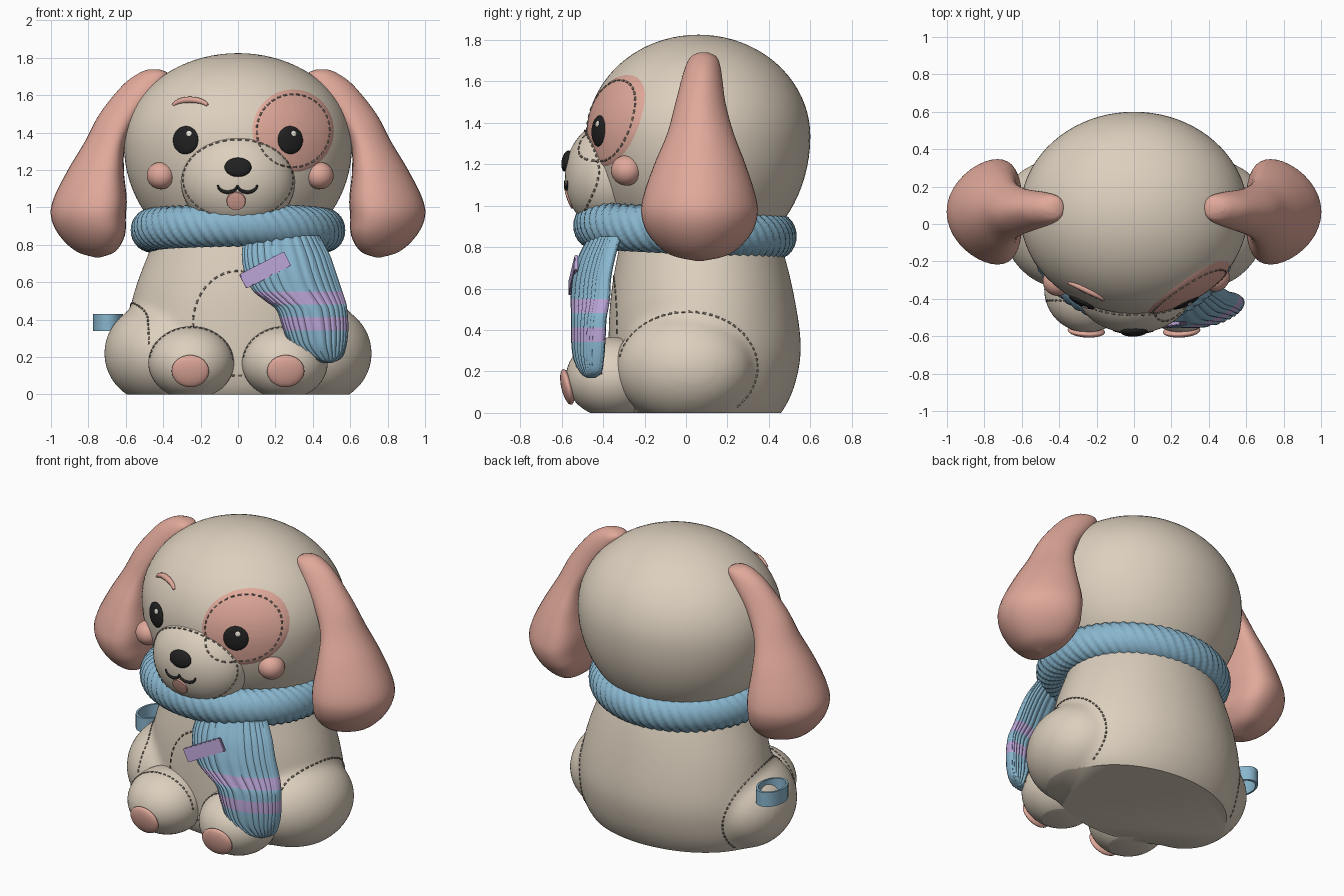
import bpy
import bmesh
from math import sin, cos, pi, radians, copysign, sqrt
from mathutils import Vector, Matrix
from mathutils.bvhtree import BVHTree

cube = bpy.data.objects.get("Cube")
if cube:
    bpy.data.objects.remove(cube, do_unlink=True)


def material(name, r, g, b):
    m = bpy.data.materials.new(name)
    m.use_nodes = True
    m.diffuse_color = (r, g, b, 1)
    node = next(n for n in m.node_tree.nodes if n.type == 'BSDF_PRINCIPLED')
    node.inputs["Base Color"].default_value = (r, g, b, 1)
    node.inputs["Roughness"].default_value = 0.8
    return m


CREAM = material("cream plush", .72, .63, .515)
PINK = material("soft pink", .75, .395, .325)
BLUE = material("knit blue", .25, .47, .62)
LILAC = material("lilac", .49, .37, .67)
BLACK = material("black", .015, .015, .015)
THREAD = material("taupe thread", .20, .17, .14)
WHITE = material("eye glint", .8, .76, .68)


def finish(name, bm, *mats):
    bmesh.ops.recalc_face_normals(bm, faces=bm.faces)
    mesh = bpy.data.meshes.new(name)
    bm.to_mesh(mesh)
    bm.free()
    ob = bpy.data.objects.new(name, mesh)
    bpy.context.collection.objects.link(ob)
    for m in mats:
        mesh.materials.append(m)
    bpy.ops.object.select_all(action='DESELECT')
    ob.select_set(True)
    bpy.context.view_layer.objects.active = ob
    bpy.ops.object.shade_smooth_by_angle(angle=radians(50))
    return ob


def flat_base(bm):
    cut = bmesh.ops.bisect_plane(bm, geom=bm.verts[:] + bm.edges[:] + bm.faces[:],
                                 plane_co=(0, 0, 0), plane_no=(0, 0, 1), clear_inner=True)
    rim = [g for g in cut["geom_cut"] if isinstance(g, bmesh.types.BMEdge)]
    bmesh.ops.edgeloop_fill(bm, edges=rim)


def add_ball(bm, at, size, turn=Matrix.Identity(4), segs=48):
    place = Matrix.Translation(at) @ turn @ Matrix.Diagonal((*size, 1))
    bmesh.ops.create_uvsphere(bm, u_segments=segs, v_segments=segs // 2, radius=1, matrix=place)


def blob(name, mat, at, size, normal=None, segs=48):
    """Ellipsoid with its y axis along the normal, cut flat at the ground."""
    bm = bmesh.new()
    turn = normal.to_track_quat('Y', 'Z').to_matrix().to_4x4() if normal else Matrix.Identity(4)
    add_ball(bm, at, size, turn, segs)
    if min(v.co.z for v in bm.verts) < 0:
        flat_base(bm)
    return finish(name, bm, mat)


def spline(keys, t):
    """Smooth interpolation through the key sections."""
    f = t * (len(keys) - 1)
    i = min(int(f), len(keys) - 2)
    f -= i
    a, b, c, d = (keys[min(max(j, 0), len(keys) - 1)] for j in range(i - 1, i + 3))
    return [q + .5 * f * (r - p + f * (2 * p - 5 * q + 4 * r - s + f * (3 * (q - r) + s - p)))
            for p, q, r, s in zip(a, b, c, d)]


def skin(rings, closed):
    bm = bmesh.new()
    loops = [[bm.verts.new(p) for p in ring] for ring in rings]
    n = len(loops[0])
    pairs = list(zip(loops, loops[1:]))
    if closed:
        pairs.append((loops[-1], loops[0]))
    else:
        bm.faces.new(loops[0])
        bm.faces.new(loops[-1])
    for a, b in pairs:
        for j in range(n):
            bm.faces.new((a[j], a[(j + 1) % n], b[(j + 1) % n], b[j]))
    return bm


def loft(keys, rows, segs, side=1, power=2, curl=0, bend=0, rib=0):
    """Stack of horizontal sections: z, x centre, y centre, x radius, y radius."""
    rings = []
    for i in range(rows + 1):
        z, xc, yc, rx, ry = spline(keys, i / rows)
        rx, ry = max(rx, .004), max(ry, .004)
        ring = []
        for j in range(segs):
            a = 2 * pi * j / segs
            c, s = (copysign(abs(v) ** (2 / power), v) for v in (cos(a), sin(a)))
            dx = rx * c
            dy = (ry + rib * abs(sin(16 * a))) * s + bend * (dx + sqrt(dx * dx + .01)) / 2
            ring.append((side * (xc + dx - curl * ry * s * s), yc + dy, z))
        rings.append(ring)
    return skin(rings, False)


TREES = {}


def cast(targets, origin, direction):
    """Nearest surface point and normal along a ray."""
    best = None
    for ob in targets:
        if ob.name not in TREES:
            TREES[ob.name] = BVHTree.FromPolygons([v.co for v in ob.data.vertices],
                                                  [p.vertices for p in ob.data.polygons])
        hit = TREES[ob.name].ray_cast(Vector(origin), Vector(direction))
        if hit[0] and (best is None or hit[3] < best[2]):
            best = (hit[0], hit[1], hit[3])
    return best


def front(targets, x, z):
    return cast(targets, (x, -3, z), (0, 1, 0))


def strokes(name, mat, lines, depth):
    curve = bpy.data.curves.new(name, 'CURVE')
    curve.dimensions = '3D'
    curve.bevel_depth, curve.bevel_resolution, curve.use_fill_caps = depth, 2, True
    for pts in lines:
        s = curve.splines.new('POLY')
        s.points.add(len(pts) - 1)
        for k, (p, co) in enumerate(zip(s.points, pts)):
            p.co = (*co, 1)
            if len(pts) > 4:
                p.radius = .45 + .55 * sin(pi * k / (len(pts) - 1))
    curve.materials.append(mat)
    bpy.context.collection.objects.link(bpy.data.objects.new(name, curve))


def stitches(name, targets, centre, radii, count, start=0, end=360, side=0):
    """Dashed seam: an ellipse seen from the front, or from one side."""
    lines = []
    for i in range(count):
        pts = []
        for k in (0, .28, .56):
            a = radians(start + (end - start) * (i + k) / count)
            u, z = centre[0] + radii[0] * cos(a), centre[1] + radii[1] * sin(a)
            hit = cast(targets, (side * 3, u, z), (-side, 0, 0)) if side else front(targets, u, z)
            if hit and z > .01:
                pts.append(hit[0])
        if len(pts) == 3 and (pts[0] - pts[2]).length < .08:
            lines.append(pts)
    strokes(name, THREAD, lines, .005)


def plate(name, mat, target, cx, cz, rx, rz, lift):
    """Thin oval patch that follows a surface."""
    rows, n = 12, 56
    rings = []
    for r in range(1, rows + 1):
        ring = []
        for j in range(n):
            a = 2 * pi * j / n
            p, no, _ = front([target], cx + rx * r / rows * cos(a), cz + rz * r / rows * sin(a))
            ring.append(p + no * (lift if r < rows else -.002))
        rings.append(ring)
    return finish(name, skin(rings, False), mat)


# Body and haunches, softly blended into one plush shape
bm = loft([(-.05, 0, .07, .50, .35), (.03, 0, .07, .57, .41), (.15, 0, .08, .60, .45),
           (.32, 0, .09, .60, .465), (.55, 0, .08, .555, .445), (.79, 0, .07, .465, .395),
           (1, 0, .05, .38, .32)], 36, 64)
for side in (1, -1):
    add_ball(bm, (side * .42, -.005, .22), (.29, .345, .275), Matrix.Rotation(radians(-20 * side), 4, 'Z'))
draft = finish("body_draft", bm, CREAM)
remesh = draft.modifiers.new("blend", 'REMESH')
remesh.mode, remesh.voxel_size = 'VOXEL', .02
relax = draft.modifiers.new("relax", 'SMOOTH')
relax.factor, relax.iterations = .5, 14
bm = bmesh.new()
bm.from_object(draft, bpy.context.evaluated_depsgraph_get())
bpy.data.objects.remove(draft, do_unlink=True)
flat_base(bm)
body = finish("body", bm, CREAM)

# Head, fuller below the middle, and muzzle
head = blob("head", CREAM, (0, .06, 1.335), (.61, .54, .49), segs=80)
for v in head.data.vertices:
    if v.co.z < 1.335:
        v.co.z = 1.335 + 1.28 * (v.co.z - 1.335)
muzzle = blob("muzzle", CREAM, (0, -.36, 1.14), (.305, .225, .27), segs=64)

# Feet, foot pads, ears and cheeks
ear_keys = [(1.738, .45, .085, .03, .025), (1.715, .455, .085, .08, .065), (1.65, .51, .08, .11, .09),
            (1.5, .63, .07, .11, .12), (1.35, .71, .07, .11, .16), (1.2, .76, .067, .15, .22),
            (1.05, .79, .065, .195, .27), (.95, .80, .065, .20, .28), (.85, .78, .065, .175, .24),
            (.765, .76, .065, .105, .145), (.732, .75, .065, .01, .01)]
for side, tag in ((1, "left"), (-1, "right")):
    foot = blob(tag + "_foot", CREAM, (side * .25, -.35, .17), (.23, .23, .195))
    spot, normal, _ = front([foot], side * .255, .125)
    blob(tag + "_foot_pad", PINK, spot, (.10, .028, .088), normal, 32)
    finish(tag + "_ear", loft(ear_keys, 50, 40, side, curl=.25), PINK)
    spot, normal, _ = front([head], side * .425 + .012, 1.17)
    blob(tag + "_cheek", PINK, spot, (.077, .072, .073), normal, 32)
    stitches(tag + "_haunch_seam", [body], (.01, .22), (.335, .268), 38, -45, 172, side)
    stitches(tag + "_foot_seam", [foot, body], (side * .25, .17), (.222, .188), 22, 5, 175)

stitches("belly_seam", [body], (0, .38), (.24, .28), 40)
stitches("muzzle_seam", [head, muzzle], (0, 1.15), (.293, .212), 46)

# Face
patch = plate("eye_patch", PINK, head, .295, 1.41, .222, .225, .007)
stitches("eye_patch_seam", [patch, muzzle], (.295, 1.41), (.195, .195), 36)
for x, tag in ((.28, "left"), (-.28, "right")):
    spot, normal, _ = front([head], x, 1.36)
    eye = blob(tag + "_eye", BLACK, spot, (.075, .02, .075), normal, 32)
    spot, normal, _ = front([eye], x + .018, 1.395)
    blob(tag + "_eye_glint", WHITE, spot, (.016, .005, .016), normal, 16)
spot, normal, _ = front([muzzle], 0, 1.215)
blob("nose", BLACK, spot, (.072, .024, .052), normal, 32)
plate("tongue", PINK, muzzle, -.01, 1.035, .052, .05, .008)


def arc(target, cx, cz, rx, rz, start, end):
    angles = [radians(start + (end - start) * k / 12) for k in range(13)]
    return [front([target], cx + rx * cos(a), cz + rz * sin(a))[0] for a in angles]


strokes("mouth", BLACK, [arc(muzzle, x, 1.12, .052, .038, 180, 360) for x in (-.055, .05)], .010)
strokes("eyebrow", PINK, [arc(head, -.255, 1.535, .095, .04, 165, 15)], .018)

# Scarf: a knitted ring round the neck
ring_rows = []
for i in range(360):
    a = 2 * pi * i / 360
    ring = []
    for j in range(28):
        b = 2 * pi * j / 28
        knit = .93 + .12 * abs(sin(3 * b + 30 * a))
        reach = .10 * knit * cos(b)
        ring.append(((.47 + reach) * cos(a), (.435 + reach) * sin(a) - .005,
                     .878 - .025 * sin(a) + .11 * knit * sin(b)))
    ring_rows.append(ring)
finish("scarf_ring", skin(ring_rows, True), BLUE)

# Scarf end with two lilac bands
tail_keys = [(.85, .235, -.43, .20, .045), (.75, .255, -.475, .235, .05), (.65, .28, -.50, .245, .052),
             (.56, .315, -.505, .24, .055), (.50, .36, -.505, .215, .055), (.45, .395, -.505, .19, .055),
             (.35, .415, -.505, .175, .055), (.26, .43, -.50, .15, .05), (.195, .46, -.485, .095, .035),
             (.168, .48, -.48, .02, .01)]
scarf_end = finish("scarf_end", loft(tail_keys, 80, 160, power=2.6, bend=.45, rib=.009), BLUE, LILAC)
for p in scarf_end.data.polygons:
    if .48 < p.center.z < .55 or .34 < p.center.z < .415:
        p.material_index = 1

# Sewn label on the scarf
bm = bmesh.new()
bmesh.ops.create_cube(bm, size=1)
spot = front([scarf_end], .145, .665)[0]
bm.transform(Matrix.Translation(spot) @ Matrix.Rotation(.12, 4, 'Z') @ Matrix.Rotation(radians(-27), 4, 'Y')
             @ Matrix.Rotation(radians(-5), 4, 'X') @ Matrix.Diagonal((.27, .018, .085, 1)))
bmesh.ops.bevel(bm, geom=bm.edges[:], offset=.004, segments=2, affect='EDGES')
finish("scarf_label", bm, LILAC)

# Ribbon loop on the right hip
loop_rows = []
for i in range(32):
    a = 2 * pi * i / 32
    loop_rows.append([(-.695 + r * .08 * cos(a), .13 + r * .115 * sin(a), .385 + z)
                      for r, z in ((1, -.045), (1, .045), (.86, .045), (.86, -.045))])
finish("hip_ribbon", skin(loop_rows, True), BLUE)
